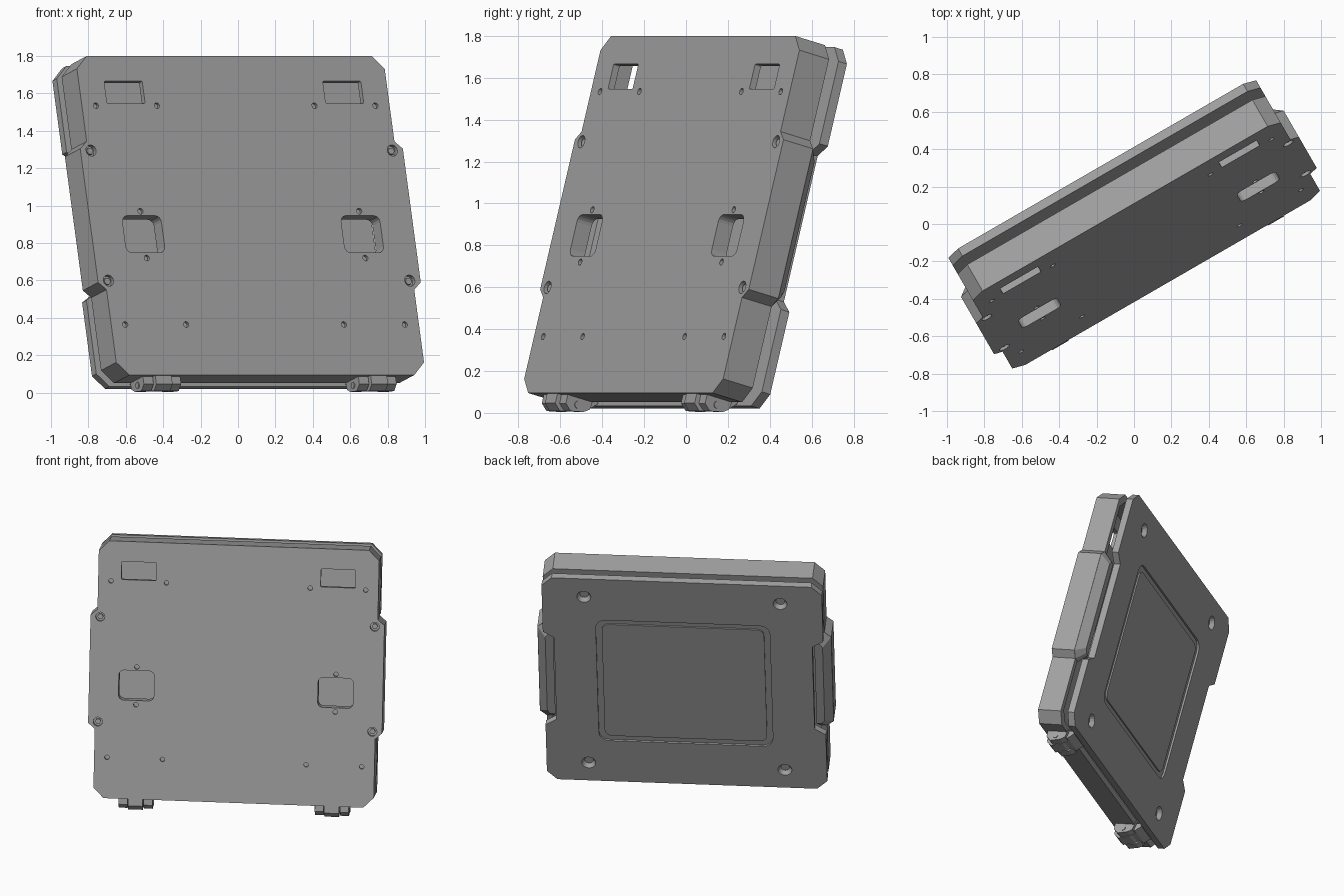
import bpy, bmesh
from math import sin, cos, pi, radians
from mathutils import Matrix, Vector

if "Cube" in bpy.data.objects:
    bpy.data.objects.remove(bpy.data.objects["Cube"])

# Case frame: x across, y up the panel, z towards the front; leaned 15 deg, turned 30 deg
T, R = radians(15), radians(30)
U = Vector((cos(R), sin(R), 0))
V = Vector((-sin(R) * sin(T), cos(R) * sin(T), cos(T)))
F = U.cross(V)
FRAME = Matrix((U, V, F)).transposed().to_4x4() @ Matrix.Translation((0, 0.8805, 0))

# Dark grey finish
GREY = bpy.data.materials.new("dark_grey")
GREY.diffuse_color = (0.36, 0.36, 0.36, 1)
GREY.use_nodes = True
GREY.node_tree.nodes["Principled BSDF"].inputs["Base Color"].default_value = GREY.diffuse_color


def prisms(name, items, along_x=False):
    """One object from prisms given as (points, low, high[, points at low])."""
    bm = bmesh.new()
    for pts, lo, hi, *low in items:
        rings = []
        for loop, t in ((low[0] if low else pts, lo), (pts, hi)):
            rings.append([bm.verts.new((t, q, p) if along_x else (p, q, t)) for p, q in loop])
        a, b = rings
        n = len(a)
        bm.faces.new(a)
        bm.faces.new(b)
        for i in range(n):
            bm.faces.new((a[i], a[(i + 1) % n], b[(i + 1) % n], b[i]))
    bmesh.ops.recalc_face_normals(bm, faces=bm.faces)
    mesh = bpy.data.meshes.new(name)
    bm.to_mesh(mesh)
    bm.free()
    mesh.materials.append(GREY)
    ob = bpy.data.objects.new(name, mesh)
    bpy.context.collection.objects.link(ob)
    ob.matrix_world = FRAME
    return ob


def cut(ob, items):
    """Subtract each group of prisms, then bake and drop the cutters."""
    cutters = []
    for group in items:
        c = prisms("cutter", group)
        c.hide_render = True
        m = ob.modifiers.new("cut", 'BOOLEAN')
        m.object, m.operation, m.solver = c, 'DIFFERENCE', 'EXACT'
        cutters.append(c)
    bpy.context.view_layer.update()
    mesh = bpy.data.meshes.new_from_object(ob.evaluated_get(bpy.context.evaluated_depsgraph_get()))
    ob.modifiers.clear()
    ob.data = mesh
    for c in cutters:
        bpy.data.objects.remove(c)


def outline(w, mid, h, c, b0, b1):
    """Chamfered rectangle whose sides step to 'mid' around the middle."""
    q = [(w - c, h), (w, h - c), (w, b1), (mid, b0)]
    right = q + [(x, -y) for x, y in reversed(q)]
    return right + [(-x, -y) for x, y in right]


def rrect(cx, cy, w, h, r, n=4):
    pts = []
    for k, (sx, sy) in enumerate(((1, 1), (-1, 1), (-1, -1), (1, -1))):
        for i in range(n + 1):
            t = (k + i / n) * pi / 2
            pts.append((cx + sx * (w / 2 - r) + r * cos(t), cy + sy * (h / 2 - r) + r * sin(t)))
    return pts


def disc(cx, cy, r, n=16):
    return [(cx + r * cos(2 * pi * i / n), cy + r * sin(2 * pi * i / n)) for i in range(n)]


def both(points):
    return [(s * x, y) for x, y in points for s in (-1, 1)]


FRONT, BACK = 0.374, 0.104
SMALL = both([(0.487, 0.608), (0.487, -0.603), (0.863, 0.608), (0.863, -0.603),
              (0.675, 0.024), (0.675, -0.235)])
BIG = both([(0.93, 0.36), (0.93, -0.36)])
BACK_HOLES = both([(0.665, 0.73), (0.665, -0.73)])

# Front shell: open tray with windows and screw holes
shell = prisms("front_shell", [(outline(0.95, 0.996, 0.8825, 0.07, 0.37, 0.41), 0.205, FRONT)])
windows = [(rrect(x, 0.682, 0.235, 0.124, 0.008), 0.30, 0.40) for x in (-0.675, 0.675)]
windows += [(rrect(x, -0.103, 0.24, 0.205, 0.035), 0.25, 0.40) for x in (-0.675, 0.675)]
cut(shell, [
    [(outline(0.91, 0.95, 0.84, 0.06, 0.34, 0.38), 0.18, 0.34)],
    windows,
    [(disc(x, y, 0.016, 12), 0.355, 0.40) for x, y in SMALL]
    + [(disc(x, y, 0.031), 0.348, 0.40) for x, y in BIG],
])

# Collars behind the lower windows
collars = prisms("window_collar", [(rrect(x, -0.103, 0.29, 0.248, 0.05), 0.29, 0.345)
                                   for x in (-0.675, 0.675)])
cut(collars, [windows[2:]])

# Screw heads in the large front holes
prisms("front_screw", [(disc(x, y, 0.02, 6), 0.345, 0.362) for x, y in BIG])

# Back plate with side notches, countersunk holes and a recessed panel border
plate = prisms("back_plate", [(outline(0.95, 0.875, 0.887, 0.07, 0.36, 0.41), BACK, 0.152)])
cut(plate, [
    [(rrect(0, 0, 1.18, 1.06, 0.07), 0.05, BACK + 0.014)],
    [(disc(x, y, 0.03), 0.05, BACK + 0.03, disc(x, y, 0.08)) for x, y in BACK_HOLES],
])
prisms("back_panel", [(rrect(0, 0, 1.10, 0.98, 0.05), BACK + 0.004, BACK + 0.03)])

# Side grips: the wide middle of the shell tapering back into the notches
grip = [(0.90, -0.41), (0.95, -0.41), (0.996, -0.37), (0.996, 0.37), (0.95, 0.41), (0.90, 0.41)]
low = [(0.885, -0.35), (0.92, -0.35), (0.94, -0.32), (0.94, 0.32), (0.92, 0.35), (0.885, 0.35)]
for side, s in (("left", -1), ("right", 1)):
    g, l = ([(s * x, y) for x, y in loop] for loop in (grip, low))
    prisms(side + "_grip", [(g, 0.15, 0.206, l)])

# Posts joining the plate to the shell
prisms("spacer_post", [(disc(x, y, 0.025, 12), 0.148, 0.342) for x, y in SMALL[:4]])

# Hinges under the bottom edge: two outer lugs, a centre knuckle, a foot and a pin
B = -0.8805
lug = [(0.345, 0.03), (0.345, -0.045), (0.31, -0.074), (0.24, -0.06), (0.21, -0.04), (0.20, 0.02)]
knuckle = [(0.365, 0.03), (0.365, -0.05), (0.33, -0.08), (0.25, -0.06), (0.22, -0.03), (0.22, 0.02)]
foot = [(0.25, 0.02), (0.25, -0.05), (0.20, -0.035), (0.16, 0.0), (0.16, 0.02)]


def drop(pts):
    return [(d, b + B) for d, b in pts]


for side, s in (("left", -1), ("right", 1)):
    c = s * 0.665
    prisms(side + "_hinge_lugs", [(drop(lug), c - 0.115, c - 0.055),
                                  (drop(lug), c + 0.055, c + 0.115)], True)
    prisms(side + "_hinge_knuckle", [(drop(knuckle), c - 0.05, c + 0.05)], True)
    prisms(side + "_hinge_foot", [(drop(foot), c - 0.09, c + 0.09)], True)
    prisms(side + "_hinge_pin", [(disc(0.28, B - 0.035, 0.018, 12), c - 0.12, c + 0.12)], True)
